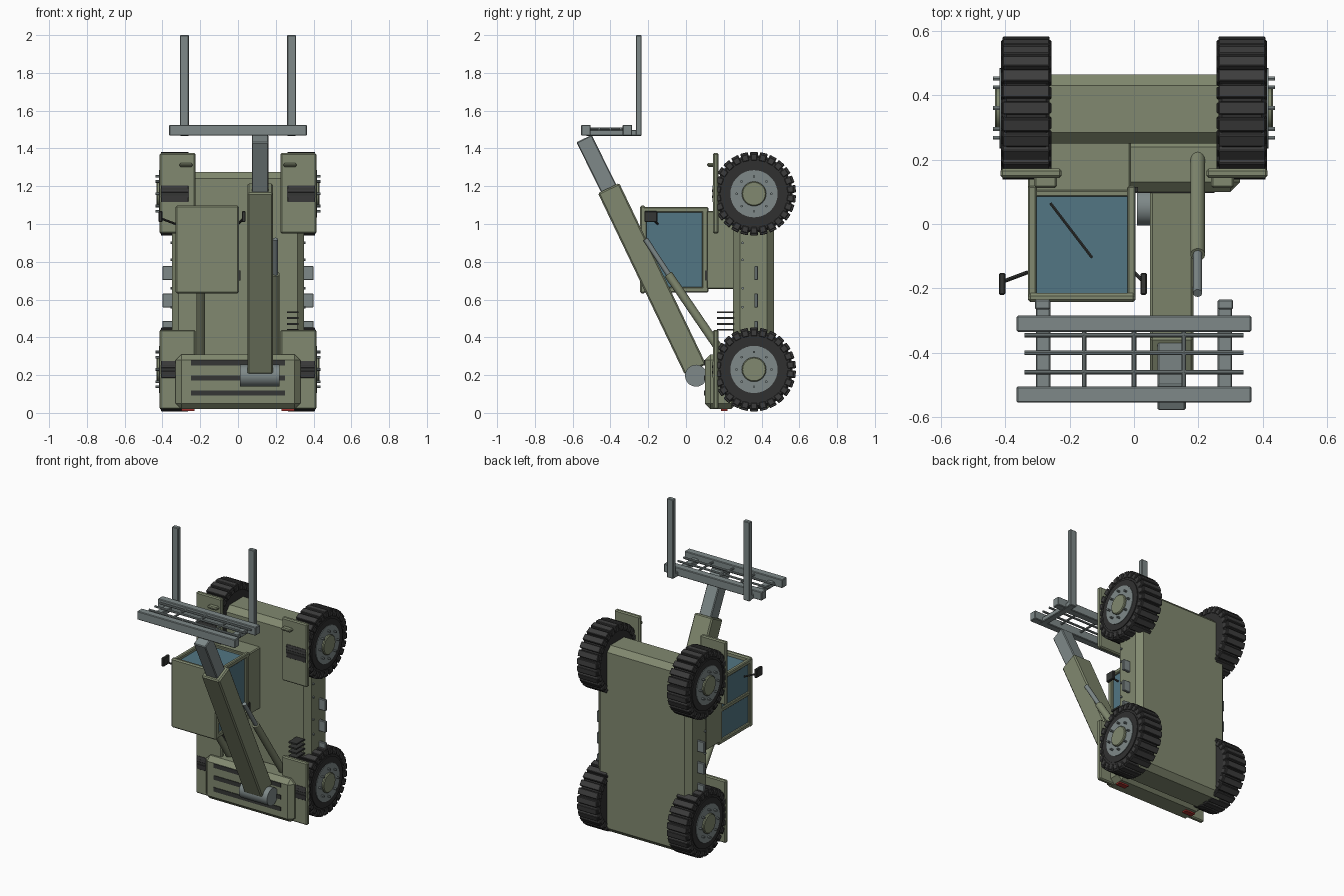
import bpy, bmesh
from math import pi, cos, sin
from mathutils import Vector, Matrix

if "Cube" in bpy.data.objects:
    bpy.data.objects.remove(bpy.data.objects["Cube"])


def material(name, rgb):
    m = bpy.data.materials.new(name)
    m.use_nodes = True
    m.diffuse_color = (*rgb, 1)
    m.node_tree.nodes["Principled BSDF"].inputs["Base Color"].default_value = (*rgb, 1)
    return m


GREEN = material("olive_green", (0.22, 0.25, 0.16))
STEEL = material("steel_grey", (0.21, 0.25, 0.25))
GLASS = material("blue_glass", (0.085, 0.18, 0.23))
RUBBER = material("black_rubber", (0.03, 0.03, 0.03))
LUG = material("tread_grey", (0.045, 0.045, 0.045))
DARK = material("dark_trim", (0.035, 0.037, 0.035))
RED = material("red_lamp", (0.35, 0.03, 0.025))


def finish(name, bm, mat, bevel=0, smooth=False):
    bmesh.ops.recalc_face_normals(bm, faces=bm.faces)
    mesh = bpy.data.meshes.new(name)
    bm.to_mesh(mesh)
    bm.free()
    mesh.materials.append(mat)
    ob = bpy.data.objects.new(name, mesh)
    bpy.context.collection.objects.link(ob)
    if bevel:
        mod = ob.modifiers.new("bevel", "BEVEL")
        mod.width = bevel
        mod.segments = 1
    if smooth:
        bpy.ops.object.select_all(action="DESELECT")
        ob.select_set(True)
        bpy.context.view_layer.objects.active = ob
        bpy.ops.object.shade_smooth_by_angle(angle=0.6)
    return ob


def box(name, x, y, z, mat, bevel=0):
    """Axis-aligned box from three (low, high) ranges."""
    bm = bmesh.new()
    mid = Vector([sum(r) / 2 for r in (x, y, z)])
    size = Vector([abs(r[1] - r[0]) for r in (x, y, z)])
    bmesh.ops.create_cube(bm, size=1, matrix=Matrix.Translation(mid) @ Matrix.Diagonal((*size, 1)))
    return finish(name, bm, mat, bevel)


def pair(name, x, *args):
    """The same box on both sides."""
    box("left_" + name, x, *args)
    box("right_" + name, (-x[1], -x[0]), *args)


def along(a, b):
    a, b = Vector(a), Vector(b)
    turn = (b - a).to_track_quat("Z", "Y").to_matrix().to_4x4()
    return Matrix.Translation((a + b) / 2) @ turn, (b - a).length


def rod(name, a, b, r, mat, sides=20, bevel=0):
    bm = bmesh.new()
    m, length = along(a, b)
    bmesh.ops.create_cone(bm, cap_ends=True, segments=sides, radius1=r, radius2=r, depth=length, matrix=m)
    return finish(name, bm, mat, bevel, smooth=True)


def beam(name, a, b, width, depth, mat, bevel=0):
    """Square beam lying in a plane of constant x."""
    bm = bmesh.new()
    d = Vector(b) - Vector(a)
    z = d.normalized()
    x = Vector((1, 0, 0))
    turn = Matrix((x, z.cross(x), z)).transposed().to_4x4()
    m = Matrix.Translation((Vector(a) + Vector(b)) / 2) @ turn @ Matrix.Diagonal((width, depth, d.length, 1))
    bmesh.ops.create_cube(bm, size=1, matrix=m)
    return finish(name, bm, mat, bevel)


# Chassis and engine cover
box("chassis", (-0.35, 0.35), (0.25, 0.465), (0.02, 1.275), GREEN, 0.035)
box("engine_cover", (-0.33, 0.33), (0.1, 0.27), (0.02, 0.31), GREEN, 0.03)
for i in range(3):
    z = 0.105 + 0.08 * i
    box("cover_slot", (-0.25, 0.25), (0.096, 0.105), (z - 0.014, z + 0.014), DARK)
pair("tail_lamp", (0.23, 0.3), (0.185, 0.22), (0.01, 0.022), RED)

# Side steps, bolts and cooling fins
for z in (0.45, 0.595, 0.74):
    pair("step", (0.34, 0.4), (0.362, 0.38), (z - 0.037, z + 0.037), STEEL, 0.003)
for z in (0.56, 0.66, 0.81, 0.9):
    for s in (-1, 1):
        rod("side_bolt", (s * 0.345, 0.3, z), (s * 0.358, 0.3, z), 0.007, STEEL, 8)
for i in range(4):
    z = 0.44 + 0.031 * i
    box("cooling_fin", (0.26, 0.32), (0.165, 0.255), (z - 0.005, z + 0.005), DARK)

# Mudguards
for z0, z1, band in ((0.95, 1.375, 1.165), (0.02, 0.44, 0.23)):
    pair("mudguard", (0.225, 0.415), (0.143, 0.172), (z0, z1), GREEN, 0.007)
    pair("mudguard_band", (0.26, 0.408), (0.139, 0.145), (band - 0.024, band + 0.024), DARK)
pair("mudguard_handle", (0.24, 0.31), (0.112, 0.15), (1.303, 1.322), GREEN, 0.006)


def wheel(side, z0):
    hub = Vector((side * 0.335, 0.36, z0))

    def disc(name, x0, x1, r, mat, sides=32, bevel=0, offset=(0, 0)):
        base = Vector((0, hub.y + offset[0], hub.z + offset[1]))
        rod(name, base + Vector((side * x0, 0, 0)), base + Vector((side * x1, 0, 0)), r, mat, sides, bevel)

    disc("tyre", 0.262, 0.408, 0.205, RUBBER, 48, 0.012)
    disc("rim", 0.4, 0.414, 0.165, RUBBER, 40)
    disc("wheel_plate", 0.4, 0.418, 0.125, STEEL, 36)
    disc("hub_cap", 0.4, 0.432, 0.065, GREEN, 24, 0.005)
    for k in range(8):
        a = k * pi / 4
        disc("wheel_nut", 0.41, 0.438, 0.007, STEEL, 6, 0, (0.092 * cos(a), 0.092 * sin(a)))
    # Tread bars with short blocks wrapping onto the sidewalls
    bm = bmesh.new()
    count = 26
    for k in range(count):
        spin = Matrix.Translation(hub) @ Matrix.Rotation(2 * pi * k / count, 4, "X")
        for x, r, size in ((0, 0.208, (0.146, 0.04, 0.028)),
                           (0.067, 0.194, (0.022, 0.034, 0.034)),
                           (-0.067, 0.194, (0.022, 0.034, 0.034))):
            m = spin @ Matrix.Translation((x, 0, r)) @ Matrix.Diagonal((*size, 1))
            bmesh.ops.create_cube(bm, size=1, matrix=m)
    finish("tyre_tread", bm, LUG, 0.003)


for side in (-1, 1):
    for z in (0.23, 1.16):
        wheel(side, z)

# Cab
box("cab_base", (-0.33, -0.01), (0.095, 0.26), (0.655, 1.07), GREEN, 0.006)
box("cab_glass", (-0.315, -0.01), (-0.22, 0.1), (0.65, 1.07), GLASS)
box("cab_roof", (-0.33, 0.005), (-0.243, -0.215), (0.632, 1.098), GREEN, 0.008)
for x in ((-0.33, -0.303), (-0.02, 0.005)):
    for z in ((1.062, 1.09), (0.638, 0.666)):
        box("cab_pillar", x, (-0.235, 0.118), z, GREEN, 0.005)
    box("cab_sill", x, (0.085, 0.115), (0.65, 1.08), GREEN, 0.004)
    box("cab_roof_rail", x, (-0.235, -0.208), (0.65, 1.08), GREEN, 0.004)
for z in ((1.062, 1.085), (0.645, 0.666)):
    box("cab_cross_rail", (-0.32, -0.01), (0.085, 0.105), z, GREEN, 0.004)
box("cab_side_post", (-0.328, -0.308), (-0.23, 0.1), (0.85, 0.875), GREEN, 0.004)
rod("wiper", (-0.26, 0.065, 1.076), (-0.13, -0.105, 1.076), 0.005, DARK, 6)
box("door_handle", (0, 0.012), (0.1, 0.115), (0.7, 0.755), DARK)
for x, inner in ((-0.41, -0.33), (0.03, 0.0)):
    box("mirror", (x - 0.01, x + 0.01), (-0.22, -0.152), (1.01, 1.068), DARK, 0.004)
    rod("mirror_arm", (x, -0.18, 1.03), (inner, -0.15, 1.0), 0.006, DARK, 8)

# Boom, its pivot and the lift rams
BX = 0.117
rod("boom_pivot", (0.01, 0.053, 0.197), (0.22, 0.053, 0.197), 0.058, STEEL, 28)
beam("boom_outer", (BX, 0.05, 0.23), (BX, -0.41, 1.19), 0.135, 0.125, GREEN, 0.008)
beam("boom_inner", (BX, -0.38, 1.13), (BX, -0.54, 1.452), 0.088, 0.09, STEEL, 0.005)
for x in (-0.198, 0.198):
    rod("ram_tube", (x, 0.24, 0.245), (x, -0.095, 0.735), 0.023, GREEN, 16)
    rod("ram_rod", (x, -0.08, 0.715), (x, -0.215, 0.92), 0.014, STEEL, 12)

# Fork carriage and forks
for y in (-0.53, -0.31):
    box("carriage_bar", (-0.365, 0.365), (y - 0.025, y + 0.025), (1.468, 1.525), STEEL, 0.004)
for y in (-0.345, -0.4, -0.46):
    rod("carriage_rod", (-0.34, y, 1.505), (0.34, y, 1.505), 0.007, STEEL, 8)
for x in (-0.155, 0, 0.155):
    rod("carriage_rib", (x, -0.52, 1.505), (x, -0.32, 1.505), 0.007, STEEL, 8)
pair("fork_shank", (0.26, 0.305), (-0.53, -0.235), (1.466, 1.498), STEEL, 0.004)
pair("fork_tine", (0.26, 0.308), (-0.265, -0.235), (1.466, 2.0), STEEL, 0.004)
